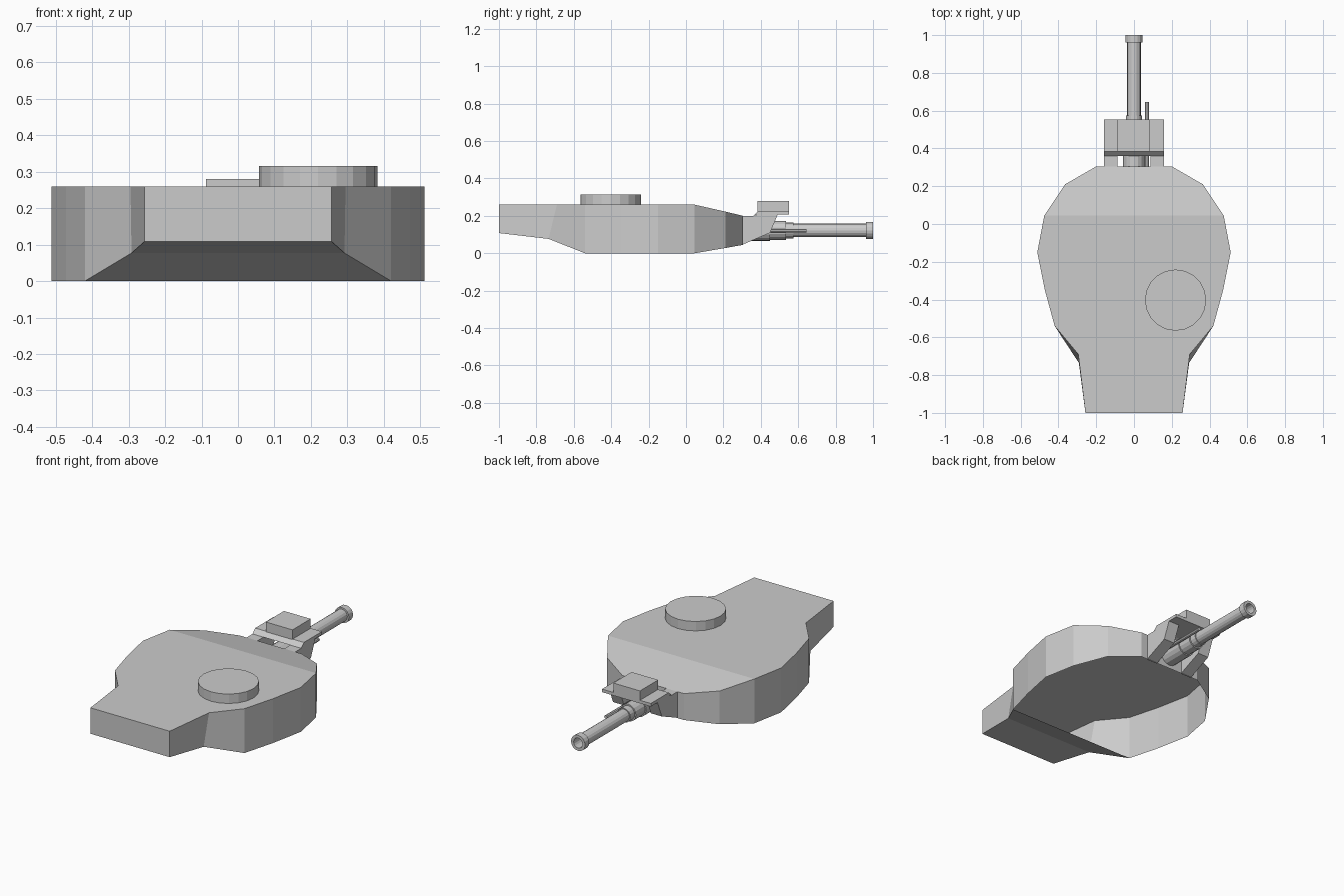
import bpy, bmesh, math

if "Cube" in bpy.data.objects:
    bpy.data.objects.remove(bpy.data.objects["Cube"])


def finish(name, bm):
    bmesh.ops.recalc_face_normals(bm, faces=bm.faces)
    mesh = bpy.data.meshes.new(name)
    bm.to_mesh(mesh)
    bm.free()
    ob = bpy.data.objects.new(name, mesh)
    bpy.context.collection.objects.link(ob)
    return ob


def extrude_x(name, profile, x0, x1):
    """Solid from a (y, z) side profile between two x positions."""
    bm = bmesh.new()
    a = [bm.verts.new((x0, y, z)) for y, z in profile]
    b = [bm.verts.new((x1, y, z)) for y, z in profile]
    bm.faces.new(a)
    bm.faces.new(b[::-1])
    for i in range(len(a)):
        j = (i + 1) % len(a)
        bm.faces.new((a[i], a[j], b[j], b[i]))
    return finish(name, bm)


def lathe_y(name, profile, x, z, sides):
    """Turned part along y from (y, radius) points; radius 0 closes an end."""
    bm = bmesh.new()
    rings = []
    for y, r in profile:
        if r == 0:
            rings.append([bm.verts.new((x, y, z))] * sides)
        else:
            rings.append([bm.verts.new((x + r * math.cos(2 * math.pi * k / sides), y,
                                        z + r * math.sin(2 * math.pi * k / sides)))
                          for k in range(sides)])
    for a, b in zip(rings, rings[1:]):
        for k in range(sides):
            n = (k + 1) % sides
            quad = list(dict.fromkeys((a[k], a[n], b[n], b[k])))
            bm.faces.new(quad)
    return finish(name, bm)


# Turret shell: half outlines (x, y, z) of roof edge and lower edge, rear to front
roof = [(.257, -1, .26), (.295, -.69, .26), (.42, -.54, .26), (.472, -.35, .26),
        (.512, -.15, .26), (.475, .045, .26), (.365, .21, .223), (.2, .305, .2)]
rim = [(.257, -1, .108), (.292, -.735, .077), (.42, -.54, 0), (.472, -.35, 0),
       (.512, -.15, 0), (.475, .045, 0), (.365, .21, .028), (.2, .305, .045)]

bm = bmesh.new()
tr, br = ([bm.verts.new(p) for p in pts] for pts in (roof, rim))
tl, bl = ([bm.verts.new((-x, y, z)) for x, y, z in pts] for pts in (roof, rim))
for top, low in ((tr, br), (tl, bl)):
    for i in range(7):
        bm.faces.new((top[i], top[i + 1], low[i + 1], low[i]))
for i in (0, 7):                                    # rear and front plates
    bm.faces.new((tr[i], tl[i], bl[i], br[i]))
bm.faces.new(tr[:6] + tl[5::-1])                    # flat roof
bm.faces.new(tr[5:] + tl[:4:-1])                    # sloping roof
for i in (0, 1):                                    # underside of the bustle only
    bm.faces.new((br[i], br[i + 1], bl[i + 1], bl[i]))
finish("turret_shell", bm)

# Commander hatch
bpy.ops.mesh.primitive_cylinder_add(vertices=20, radius=.162, depth=.055,
                                    location=(.22, -.403, .2875))
bpy.context.object.name = "hatch"

# Mantlet: two side cheeks, a bridging plate and the sight box
cheek = [(.3, .045), (.45, .11), (.49, .207), (.38, .207), (.36, .2), (.3, .2)]
for side, name in ((-1, "left_cheek"), (1, "right_cheek")):
    extrude_x(name, cheek, side * .087, side * .158)
plate = [(.36, .2), (.376, .207), (.552, .207), (.552, .225), (.385, .225)]
extrude_x("mantlet_plate", plate, -.158, .158)
box = [(.383, .222), (.552, .222), (.552, .28), (.383, .28)]
extrude_x("sight_box", box, -.088, .085)

# Gun with breech, sleeve, muzzle ring and open bore
gun = [(.3, 0), (.3, .057), (.45, .057), (.45, .05), (.535, .05), (.535, .042),
       (.575, .042), (.575, .036), (.962, .036), (.962, .046), (1, .046),
       (1, .029), (.85, .029), (.85, 0)]
lathe_y("gun_barrel", gun, 0, .122, 16)

# Thin secondary barrel beside the gun
lathe_y("side_barrel", [(.3, 0), (.3, .01), (.645, .01), (.645, 0)], .069, .12, 8)
